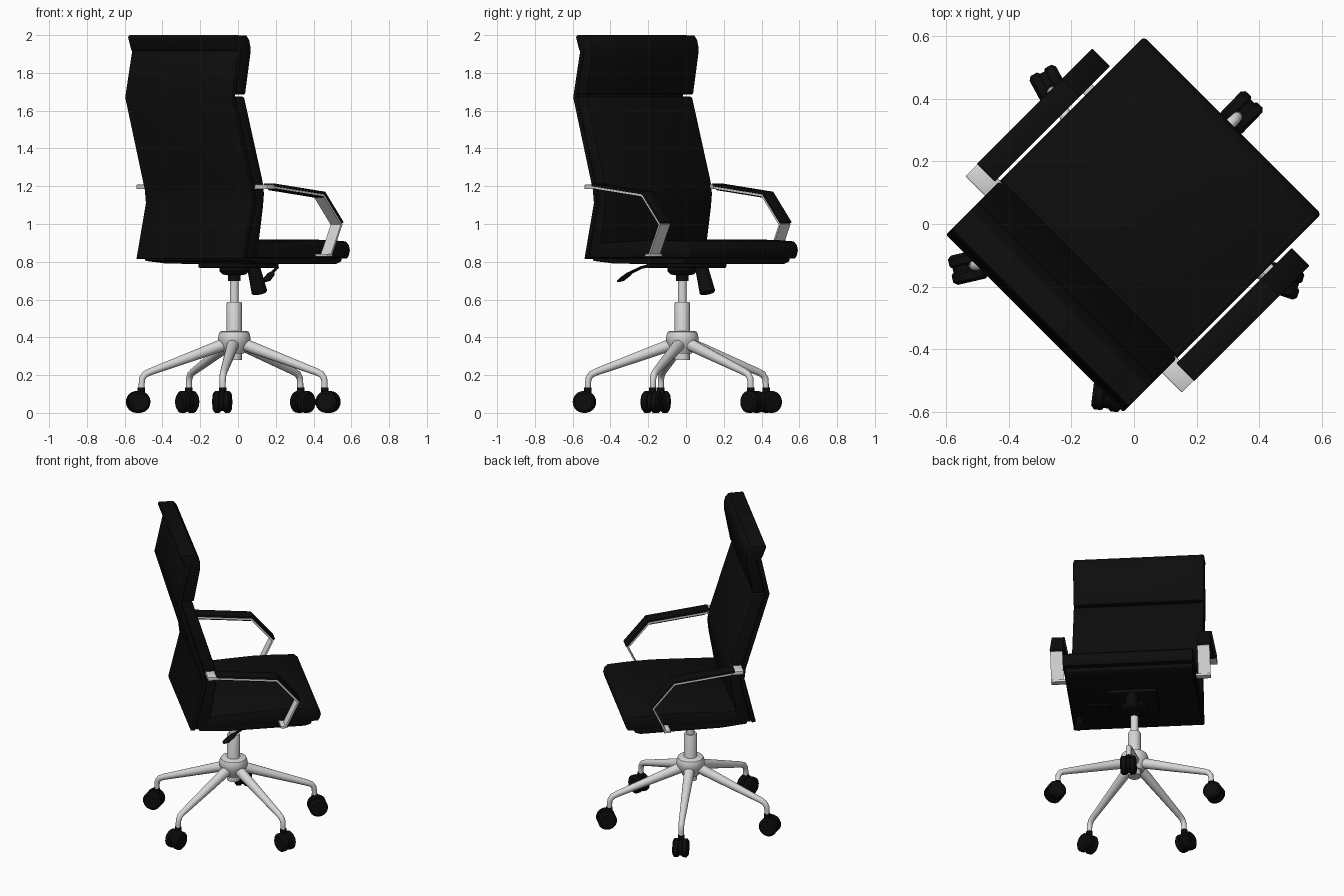
import bpy, bmesh, math
from mathutils import Vector, Matrix

if "Cube" in bpy.data.objects:
    bpy.data.objects.remove(bpy.data.objects["Cube"])

# Built facing +x (y = sideways), then every mesh is turned 45 degrees.
TURN = Matrix.Rotation(math.radians(45), 4, 'Z')


def material(name, c):
    m = bpy.data.materials.new(name)
    m.diffuse_color = (c, c, c, 1)
    m.use_nodes = True
    m.node_tree.nodes["Principled BSDF"].inputs["Base Color"].default_value = m.diffuse_color
    return m


BLACK = material("black leather", 0.004)
SILVER = material("silver metal", 0.68)


def finish(name, bm, mat, angle=35):
    bmesh.ops.recalc_face_normals(bm, faces=bm.faces[:])
    bm.transform(TURN)
    me = bpy.data.meshes.new(name)
    bm.to_mesh(me)
    bm.free()
    me.materials.append(mat)
    ob = bpy.data.objects.new(name, me)
    bpy.context.collection.objects.link(ob)
    bpy.ops.object.select_all(action='DESELECT')
    ob.select_set(True)
    bpy.context.view_layer.objects.active = ob
    bpy.ops.object.shade_smooth_by_angle(angle=math.radians(angle))
    return ob


def extrude(name, profile, y0, y1, mat, bevel=0.0):
    """Side profile (x, z) pulled sideways from y0 to y1."""
    bm = bmesh.new()
    face = bm.faces.new([bm.verts.new((x, y0, z)) for x, z in profile])
    new = bmesh.ops.extrude_face_region(bm, geom=[face])['geom']
    bmesh.ops.translate(bm, vec=(0, y1 - y0, 0),
                        verts=[v for v in new if isinstance(v, bmesh.types.BMVert)])
    bmesh.ops.recalc_face_normals(bm, faces=bm.faces[:])
    if bevel:
        sharp = [e for e in bm.edges if e.calc_face_angle(0) > math.radians(50)]
        bmesh.ops.bevel(bm, geom=sharp, offset=bevel, segments=2, profile=0.5,
                        affect='EDGES', clamp_overlap=True)
    return finish(name, bm, mat)


def box(name, x, y, z, mat, bevel=0.0):
    prof = [(x[0], z[0]), (x[1], z[0]), (x[1], z[1]), (x[0], z[1])]
    return extrude(name, prof, y[0], y[1], mat, bevel)


def tube(name, pts, radii, mat, ref=(0, 1, 0), sides=20, place=None, flat=1.0):
    """Round section swept along points, one radius per point."""
    bm = bmesh.new()
    pts = [Vector(p) for p in pts]
    rings = []
    for i, p in enumerate(pts):
        t = (pts[min(i + 1, len(pts) - 1)] - pts[max(i - 1, 0)]).normalized()
        n = t.cross(Vector(ref)).normalized()
        s = n.cross(t)
        rings.append([bm.verts.new(p + radii[i] * (flat * n * math.cos(a) + s * math.sin(a)))
                      for a in (2 * math.pi * k / sides for k in range(sides))])
    for r0, r1 in zip(rings, rings[1:]):
        for k in range(sides):
            j = (k + 1) % sides
            bm.faces.new((r0[k], r0[j], r1[j], r1[k]))
    bm.faces.new(rings[0])
    bm.faces.new(rings[-1])
    if place:
        bm.transform(place)
    return finish(name, bm, mat)


def strip(path, t0, t1):
    """Closed band profile between two offsets of an open (x, z) path."""
    def offset(d):
        out = []
        for i, p in enumerate(path):
            dirs = [(Vector(path[j + 1]) - Vector(path[j])).normalized()
                    for j in (i - 1, i) if 0 <= j < len(path) - 1]
            ns = [Vector((-v.y, v.x)) for v in dirs]
            n = sum(ns, Vector((0, 0))).normalized()
            out.append(tuple(Vector(p) + n * d / n.dot(ns[0])))
        return out
    return offset(t0) + offset(t1)[::-1]


# Backrest: thin rear panel, main cushion, headrest folded over the top
rear = [(-.364, .815), (-.293, 1.11), (-.301, 1.18), (-.448, 1.67), (-.393, 1.93)]
front = [(-.365, 1.93), (-.42, 1.675), (-.272, 1.18), (-.264, 1.11), (-.335, .815)]
extrude("back_panel", rear + front, -.4, .4, BLACK, .006)
cushion = [(-.335, .82), (-.264, 1.11), (-.272, 1.18), (-.42, 1.675), (-.35, 1.675),
           (-.21, 1.225), (-.2, 1.16), (-.209, 1.08), (-.237, .92), (-.25, .82)]
extrude("back_cushion", cushion, -.4, .4, BLACK, .01)
head = [(-.343, 1.685), (-.303, 1.9), (-.303, 1.94), (-.312, 1.975), (-.332, 1.998),
        (-.42, 2.0), (-.429, 1.99), (-.402, 1.915), (-.37, 1.912), (-.416, 1.685)]
extrude("headrest", head, -.4, .4, BLACK, .008)

# Seat: cushion with rounded front edge on a thinner tray
seat = [(-.28, .818), (.425, .818), (.437, .832), (.445, .86), (.437, .89), (.415, .908),
        (.3, .915), (.15, .918), (0, .912), (-.25, .9)]
extrude("seat_cushion", seat, -.4, .4, BLACK, .012)
tray = [(-.31, .805), (-.15, .79), (.35, .788), (.385, .8), (.39, .822), (-.31, .822)]
extrude("seat_tray", tray, -.39, .39, BLACK, .006)

# Tilt mechanism under the seat
C = -.028
box("mount_plate", (-.15, .155), (-.15, .15), (.768, .8), BLACK, .006)
tube("mechanism_housing", [(C, 0, z) for z in (.698, .73, .732, .75, .77)],
     [.033, .035, .06, .078, .08], BLACK)
tube("tension_knob", [(.115, 0, .78), (.125, 0, .745), (.16, 0, .64), (.162, 0, .633)],
     [.035, .036, .042, .036], BLACK)
tube("lever_rod", [(0, -.12, .778), (0, -.28, .778), (-.02, -.315, .77), (-.08, -.335, .742)],
     [.008] * 4, BLACK, ref=(0, 0, 1), sides=10)
tube("lever_paddle", [(-.07, -.332, .748), (-.09, -.338, .735), (-.13, -.348, .708),
                      (-.155, -.353, .697)],
     [.01, .022, .024, .012], BLACK, ref=(.3, -.9, 0), sides=12, flat=.5)

# Armrests: bent metal strip with a black pad on the upper runs
arm = [(-.22, 1.195), (.155, 1.152), (.288, .997), (.212, .838)]
for side, tag in ((1, "left"), (-1, "right")):
    def span(a, b):
        return sorted((side * a, side * b))
    extrude(tag + "_arm_strip", strip(arm, -.005, .005), *span(.412, .488), SILVER)
    extrude(tag + "_arm_pad", strip(arm[:3], .005, .02), *span(.41, .49), BLACK, .003)
    extrude(tag + "_arm_pad_underside", strip([(-.19, 1.1916), arm[1]], -.012, -.0045),
            *span(.415, .485), BLACK)
    box(tag + "_arm_rear_bracket", (-.272, -.205), span(.385, .488), (1.184, 1.208), SILVER, .003)
    box(tag + "_arm_foot", (.18, .22), span(.33, .488), (.828, .842), SILVER, .002)

# Gas lift column and hub
tube("lift_piston", [(C, 0, .57), (C, 0, .72)], [.024] * 2, SILVER)
tube("lift_sleeve", [(C, 0, z) for z in (.28, .58, .588)], [.04, .04, .036], SILVER, sides=24)
tube("base_hub", [(C, 0, z) for z in (.315, .33, .38, .41, .428, .434)],
     [.052, .06, .086, .085, .078, .066], SILVER, sides=28)

# Five legs, each with a twin wheel caster
for i, ang in enumerate((46, 118.5, 193, 263, 342), 1):
    place = Matrix.Translation((C, 0, 0)) @ Matrix.Rotation(math.radians(ang - 45), 4, 'Z')
    tube(f"leg_{i}", [(.04, 0, .368), (.25, 0, .292), (.455, 0, .218), (.485, 0, .204),
                      (.5, 0, .182), (.503, 0, .155), (.503, 0, .125)],
         [.033, .026, .019, .018, .017, .016, .016], SILVER, sides=16, place=place)
    tube(f"caster_stem_{i}", [(.505, 0, .06), (.505, 0, .135)], [.02, .02], BLACK,
         sides=14, place=place)
    tube(f"caster_hood_{i}", [(.522, -.014, .06), (.522, .014, .06)], [.05] * 2, BLACK,
         ref=(1, 0, 0), place=place)
    for s, tag in ((1, "a"), (-1, "b")):
        tube(f"caster_wheel_{i}{tag}", [(.522, s * y, .058) for y in (.009, .015, .038, .048)],
             [.053, .058, .058, .046], BLACK, ref=(1, 0, 0), sides=24, place=place)
